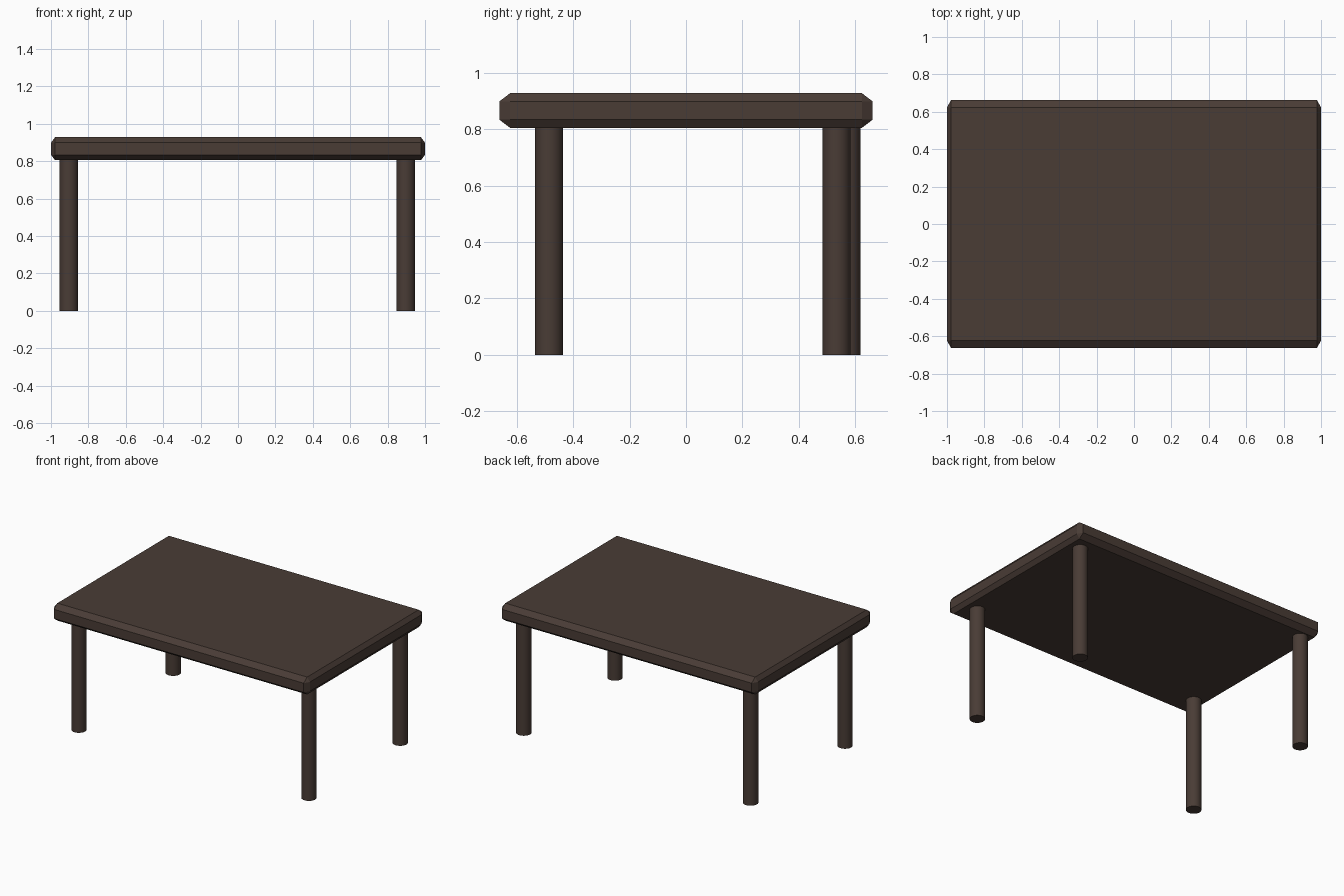
import bpy, bmesh
from mathutils import Vector

if "Cube" in bpy.data.objects:
    bpy.data.objects.remove(bpy.data.objects["Cube"])

wood = bpy.data.materials.new("dark brown wood")
wood.diffuse_color = (0.067, 0.045, 0.036, 1)
wood.use_nodes = True
wood.node_tree.nodes["Principled BSDF"].inputs["Base Color"].default_value = wood.diffuse_color

BOTTOM, TOP = 0.805, 0.928


def make_object(name, bm):
    bmesh.ops.recalc_face_normals(bm, faces=bm.faces[:])
    mesh = bpy.data.meshes.new(name)
    bm.to_mesh(mesh)
    bm.free()
    mesh.materials.append(wood)
    obj = bpy.data.objects.new(name, mesh)
    bpy.context.collection.objects.link(obj)
    return obj


# Tabletop: box with flat chamfers of different size along each axis
half = Vector((1.0, 0.662, (TOP - BOTTOM) / 2))
cut = Vector((0.022, 0.038, 0.029))
bm = bmesh.new()
for sx in (-1, 1):
    for sy in (-1, 1):
        for sz in (-1, 1):
            for axis in range(3):
                p = half - cut
                p[axis] = half[axis]
                bm.verts.new((p.x * sx, p.y * sy, p.z * sz + (TOP + BOTTOM) / 2))
hull = bmesh.ops.convex_hull(bm, input=bm.verts[:])
bmesh.ops.dissolve_limit(bm, angle_limit=0.01, verts=bm.verts[:], edges=bm.edges[:])
make_object("tabletop", bm)

# Legs: round posts, the back left one set slightly further back
legs = {
    "front_left_leg": (-0.905, -0.486),
    "front_right_leg": (0.896, -0.486),
    "back_left_leg": (-0.905, 0.569),
    "back_right_leg": (0.896, 0.534),
}
height = BOTTOM + 0.005
for name, (x, y) in legs.items():
    bm = bmesh.new()
    bmesh.ops.create_cone(bm, cap_ends=True, segments=32, radius1=0.0495,
                          radius2=0.0495, depth=height)
    bmesh.ops.translate(bm, verts=bm.verts[:], vec=(0, 0, height / 2))
    leg = make_object(name, bm)
    leg.location = (x, y, 0)
    bpy.ops.object.select_all(action='DESELECT')
    leg.select_set(True)
    bpy.context.view_layer.objects.active = leg
    bpy.ops.object.shade_smooth_by_angle()
